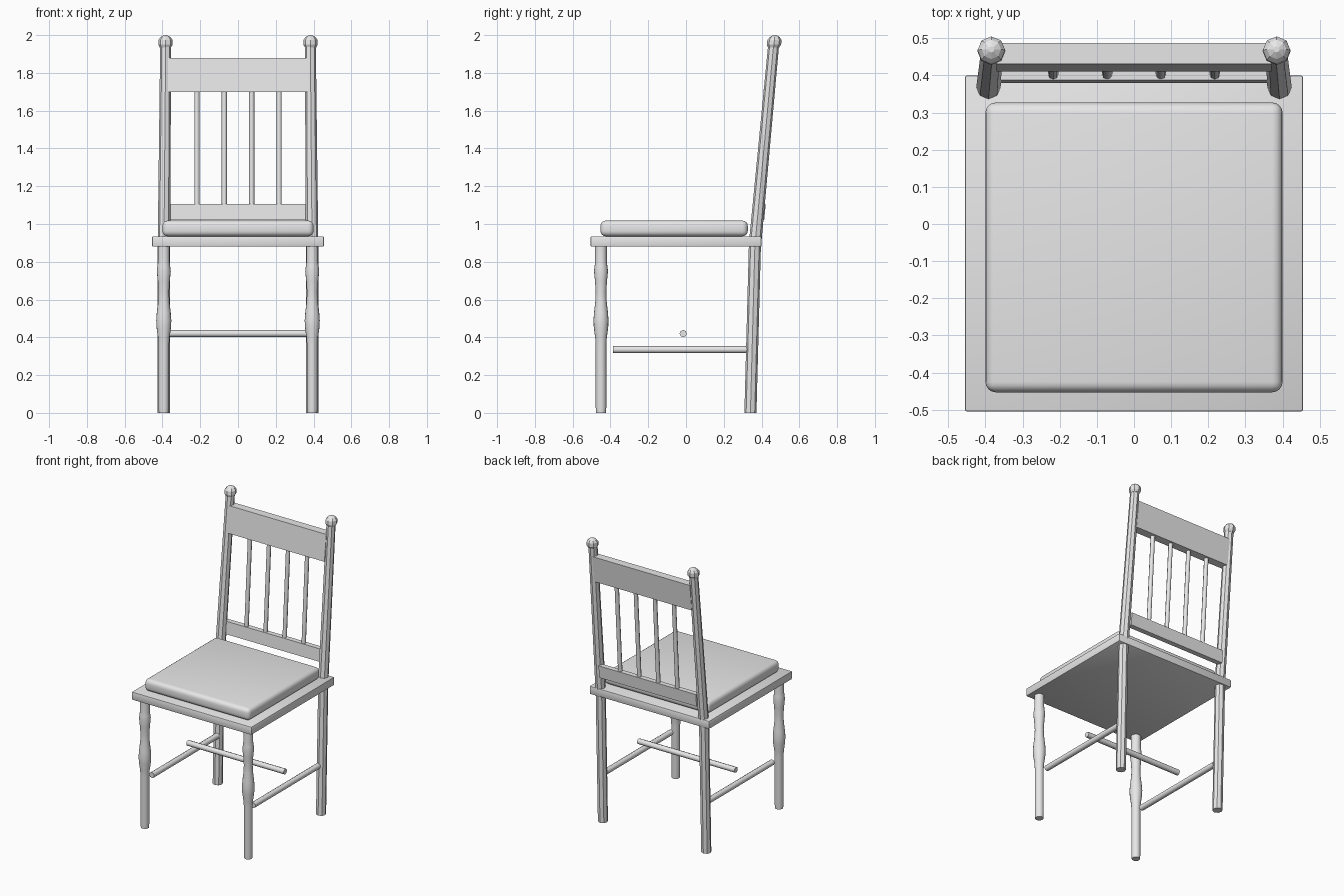
import bpy, bmesh, math
from mathutils import Vector, Matrix

cube = bpy.data.objects.get("Cube")
if cube:
    bpy.data.objects.remove(cube, do_unlink=True)

grey = bpy.data.materials.new("plain grey")
grey.use_nodes = True
tone = (0.8, 0.8, 0.8, 1)
grey.diffuse_color = tone
grey.node_tree.nodes["Principled BSDF"].inputs["Base Color"].default_value = tone


def finish(bm, name, smooth=None):
    bmesh.ops.recalc_face_normals(bm, faces=bm.faces)
    mesh = bpy.data.meshes.new(name)
    bm.to_mesh(mesh)
    bm.free()
    mesh.materials.append(grey)
    ob = bpy.data.objects.new(name, mesh)
    bpy.context.collection.objects.link(ob)
    if smooth:
        bpy.ops.object.select_all(action='DESELECT')
        ob.select_set(True)
        bpy.context.view_layer.objects.active = ob
        bpy.ops.object.shade_smooth_by_angle(angle=math.radians(smooth))
    return ob


def block(name, low, high, bevel=0, segments=1, smooth=None):
    """Box between two corners, with optional rounded edges."""
    low, high = Vector(low), Vector(high)
    bm = bmesh.new()
    size = Matrix.Diagonal((*(high - low), 1))
    bmesh.ops.create_cube(bm, size=1, matrix=Matrix.Translation((low + high) / 2) @ size)
    if bevel:
        bmesh.ops.bevel(bm, geom=bm.edges[:], offset=bevel, segments=segments,
                        profile=0.5, affect='EDGES')
    return finish(bm, name, smooth)


def tube(name, rings, sides=8, smooth=None):
    """Loft level rings given as (x, y, z, radius)."""
    bm = bmesh.new()
    loops = []
    for x, y, z, r in rings:
        turns = [math.tau * i / sides for i in range(sides)]
        loops.append([bm.verts.new((x + r * math.cos(a), y + r * math.sin(a), z)) for a in turns])
    for a, b in zip(loops, loops[1:]):
        for i in range(sides):
            j = (i + 1) % sides
            bm.faces.new((a[i], a[j], b[j], b[i]))
    bm.faces.new(loops[0])
    bm.faces.new(loops[-1])
    return finish(bm, name, smooth)


def rod(name, start, end, radius, sides=8):
    start, end = Vector(start), Vector(end)
    span = end - start
    place = Matrix.Translation((start + end) / 2) @ span.to_track_quat('Z', 'Y').to_matrix().to_4x4()
    bm = bmesh.new()
    bmesh.ops.create_cone(bm, cap_ends=True, segments=sides, radius1=radius,
                          radius2=radius, depth=span.length, matrix=place)
    return finish(bm, name, 50)


def rail(name, bottom, top, half_width, front_low, front_high, depth):
    """Leaning board across the back."""
    bm = bmesh.new()
    corners = [(front_low, bottom), (front_high, top),
               (front_high + depth, top), (front_low + depth, bottom)]
    face = bm.faces.new([bm.verts.new((-half_width, y, z)) for y, z in corners])
    out = bmesh.ops.extrude_face_region(bm, geom=[face])
    moved = [v for v in out["geom"] if isinstance(v, bmesh.types.BMVert)]
    bmesh.ops.translate(bm, verts=moved, vec=(2 * half_width, 0, 0))
    return finish(bm, name)


# Seat and cushion
block("seat", (-0.455, -0.505, 0.88), (0.455, 0.4, 0.935), 0.006, 2, 40)
block("cushion", (-0.4, -0.453, 0.935), (0.4, 0.327, 1.018), 0.028, 4, 40)

# Turned front leg: height and radius
turning = [(0, 0.026), (0.03, 0.028), (0.36, 0.028), (0.4, 0.031), (0.45, 0.038),
           (0.49, 0.04), (0.53, 0.037), (0.59, 0.03), (0.64, 0.028), (0.7, 0.032),
           (0.75, 0.037), (0.775, 0.034), (0.8, 0.031), (0.89, 0.031)]

for side, word in ((1, "left"), (-1, "right")):
    tube(f"front_leg_{word}", [(side * 0.393, -0.45, z, r) for z, r in turning], 16, 50)
    # Back leg, leaning post and knob
    tube(f"back_leg_{word}", [(side * 0.393, 0.341, 0, 0.032),
                              (side * 0.393, 0.365, 0.9, 0.032)])
    tube(f"back_post_{word}", [(side * 0.392, 0.366, 0.9, 0.033),
                               (side * 0.383, 0.464, 1.95, 0.029)])
    tube(f"post_knob_{word}", [(side * 0.384, 0.464, 1.935, 0.03),
                               (side * 0.384, 0.466, 1.95, 0.038),
                               (side * 0.384, 0.468, 1.975, 0.037),
                               (side * 0.384, 0.47, 1.99, 0.026),
                               (side * 0.384, 0.47, 2.0, 0.008)])
    rod(f"side_stretcher_{word}", (side * 0.385, -0.387, 0.335), (side * 0.385, 0.325, 0.335), 0.019)

rod("cross_stretcher", (-0.37, -0.015, 0.42), (0.37, -0.015, 0.42), 0.019)

# Back rest
rail("top_rail", 1.7, 1.88, 0.37, 0.41, 0.431, 0.056)
rail("lower_rail", 1.02, 1.105, 0.37, 0.379, 0.387, 0.035)
for i in range(4):
    x = (i - 1.5) * 0.145
    rod(f"spindle_{i + 1}", (x, 0.403, 1.095), (x, 0.442, 1.71), 0.014)
